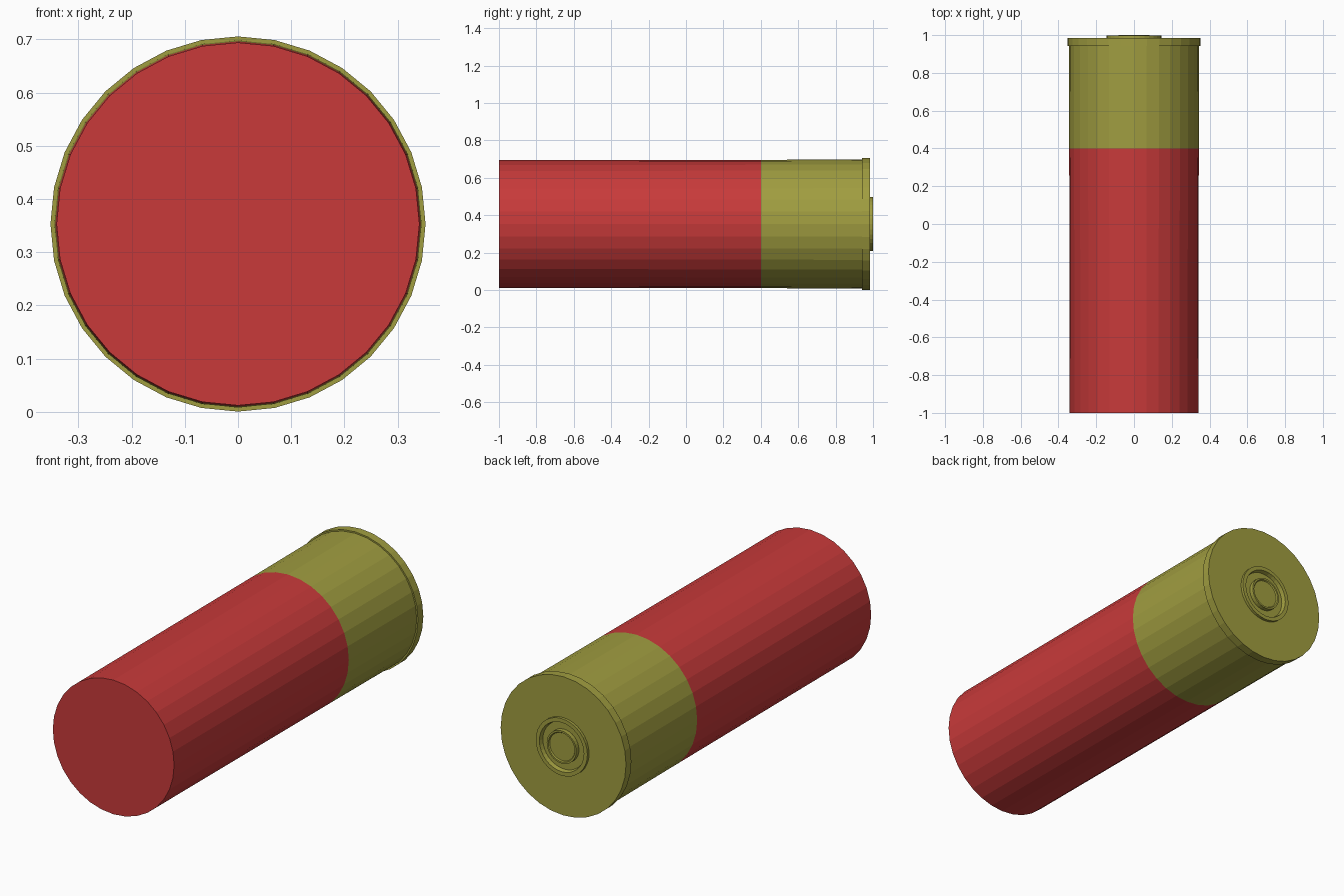
import bpy, bmesh, math

if "Cube" in bpy.data.objects:
    bpy.data.objects.remove(bpy.data.objects["Cube"])

SIDES = 32
AXIS_Z = 0.353


def material(name, rgb):
    m = bpy.data.materials.new(name)
    m.diffuse_color = (*rgb, 1)
    m.use_nodes = True
    m.node_tree.nodes["Principled BSDF"].inputs["Base Color"].default_value = m.diffuse_color
    return m


def lathe(name, profile, mat):
    """Revolve (radius, y) points around the shell axis; radius 0 closes an end."""
    bm = bmesh.new()
    rings = []
    for r, y in profile:
        if r == 0:
            rings.append([bm.verts.new((0, y, AXIS_Z))])
            continue
        ring = []
        for i in range(SIDES):
            a = 2 * math.pi * i / SIDES
            ring.append(bm.verts.new((r * math.sin(a), y, AXIS_Z + r * math.cos(a))))
        rings.append(ring)
    for a, b in zip(rings, rings[1:]):
        for i in range(SIDES):
            j = (i + 1) % SIDES
            if len(a) == 1:
                bm.faces.new((a[0], b[j], b[i]))
            elif len(b) == 1:
                bm.faces.new((a[i], a[j], b[0]))
            else:
                bm.faces.new((a[i], a[j], b[j], b[i]))
    bmesh.ops.recalc_face_normals(bm, faces=bm.faces)
    me = bpy.data.meshes.new(name)
    bm.to_mesh(me)
    bm.free()
    me.materials.append(mat)
    ob = bpy.data.objects.new(name, me)
    bpy.context.collection.objects.link(ob)
    return ob


red = material("red plastic", (0.578, 0.042, 0.042))
brass = material("dull brass", (0.352, 0.337, 0.051))

# Red hull, closed at the front, slightly tapered
lathe("hull", [(0, -1), (0.341, -1), (0.343, 0.40), (0, 0.40)], red)

# Brass head with the rim and the pocket for the primer
lathe("brass_head", [
    (0, 0.40), (0.343, 0.40), (0.345, 0.942), (0.3525, 0.942),
    (0.3525, 0.985), (0.145, 0.985), (0.145, 0.999), (0.125, 0.999),
    (0.120, 0.978), (0, 0.978)], brass)

# Primer button with a shallow dimple
lathe("primer", [
    (0, 0.978), (0.083, 0.978), (0.083, 1.0), (0.074, 1.0),
    (0.070, 0.994), (0, 0.994)], brass)
